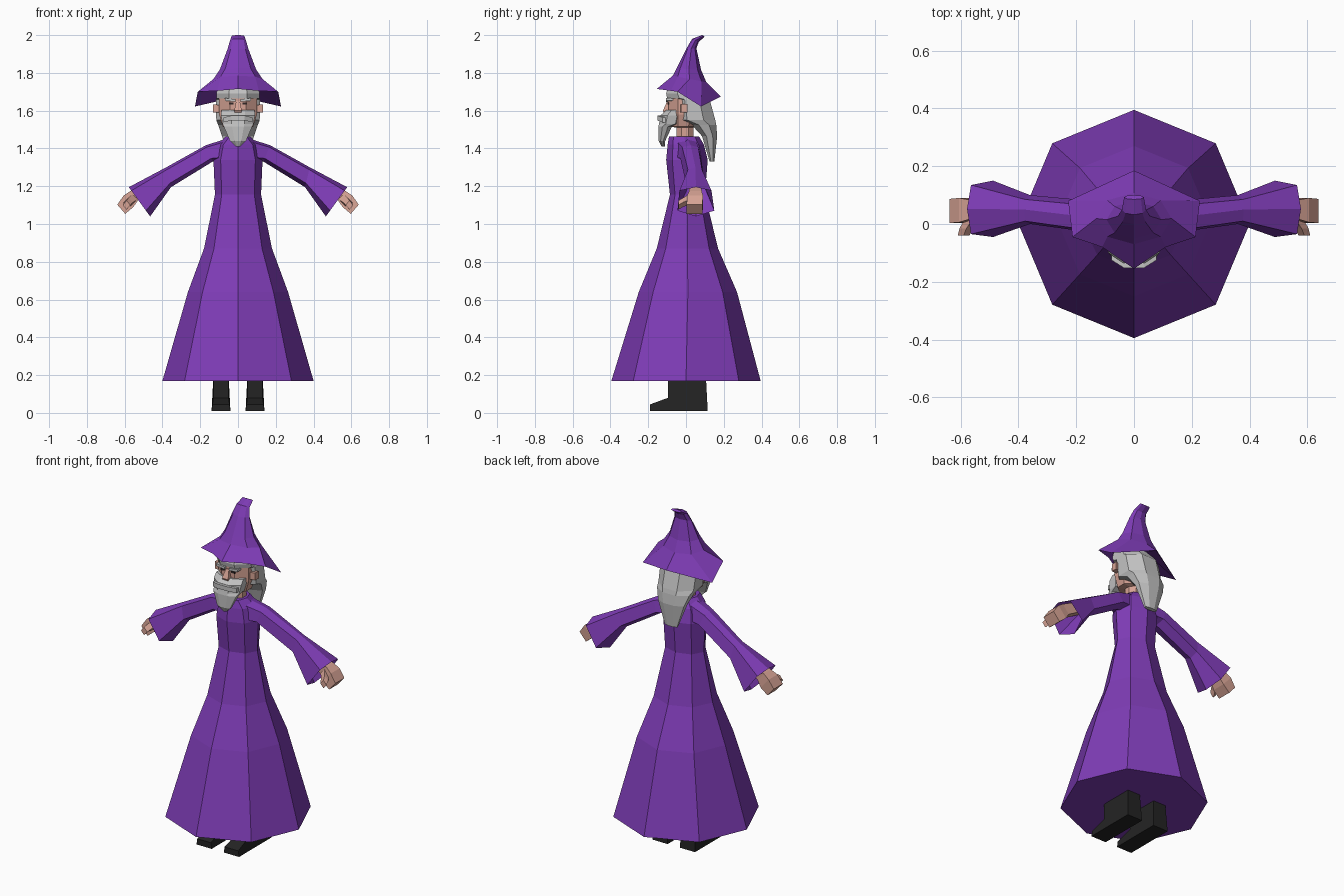
import bpy, bmesh, math
from mathutils import Vector


def material(name, rgb):
    m = bpy.data.materials.new(name)
    m.diffuse_color = (*rgb, 1)
    return m


PURPLE = material("purple cloth", (0.21, 0.045, 0.47))
SKIN = material("skin", (0.68, 0.37, 0.30))
GREY = material("grey hair", (0.55, 0.55, 0.55))
BLACK = material("black leather", (0.017, 0.017, 0.017))
DARK = material("dark eye", (0.03, 0.02, 0.02))


def loft(name, rings, mat):
    """Skin a list of equal-length point rings, capping both ends."""
    bm = bmesh.new()
    vs = [[bm.verts.new(p) for p in r] for r in rings]
    n = len(rings[0])
    for a, b in zip(vs, vs[1:]):
        for i in range(n):
            j = (i + 1) % n
            bm.faces.new((a[i], a[j], b[j], b[i]))
    bm.faces.new(vs[0])
    bm.faces.new(vs[-1])
    bmesh.ops.recalc_face_normals(bm, faces=bm.faces)
    me = bpy.data.meshes.new(name)
    bm.to_mesh(me)
    bm.free()
    me.materials.append(mat)
    ob = bpy.data.objects.new(name, me)
    bpy.context.collection.objects.link(ob)
    return ob


def octagon(z, rx, yf, yb, flat=False):
    """Eight-sided ring, with a corner or a flat facing front."""
    k = 1 / math.cos(math.pi / 8) if flat else 1
    off = math.pi / 8 if flat else 0
    cy, ry = (yf + yb) / 2, (yb - yf) / 2
    return [(k * rx * math.cos(a * math.pi / 4 + off),
             cy + k * ry * math.sin(a * math.pi / 4 + off), z) for a in range(8)]


def rect(p, u, v):
    p, u, v = Vector(p), Vector(u), Vector(v)
    return [p - u - v, p + u - v, p + u + v, p - u + v]


def flip(rings, s):
    return [[(s * p[0], p[1], p[2]) for p in r] for r in rings]


# Robe
loft("robe", [octagon(*r) for r in (
    (0.17, 0.40, -0.395, 0.395), (0.64, 0.265, -0.25, 0.27),
    (0.87, 0.18, -0.155, 0.17), (1.155, 0.122, -0.085, 0.10),
    (1.34, 0.13, -0.105, 0.115), (1.42, 0.11, -0.097, 0.095),
    (1.462, 0.065, -0.09, 0.07))], PURPLE)


# Sleeves: six-sided rings running from a top point to a bottom point
def sleeve_ring(top, bot, yf, yb):
    t, b = Vector((top[0], 0, top[1])), Vector((bot[0], 0, bot[1]))

    def at(f, y):
        q = t.lerp(b, f)
        return (q.x, y, q.z)
    m = (yf + yb) / 2
    return [at(0, m), at(0.12, yf + 0.01), at(0.8, yf), at(1, m), at(0.8, yb), at(0.12, yb - 0.015)]


sleeve = [sleeve_ring((0.05, 1.455), (0.07, 1.33), -0.06, 0.07),
          sleeve_ring((0.17, 1.417), (0.135, 1.33), -0.03, 0.08),
          sleeve_ring((0.38, 1.30), (0.355, 1.195), 0.0, 0.10),
          sleeve_ring((0.578, 1.195), (0.465, 1.04), -0.045, 0.15),
          sleeve_ring((0.43, 1.255), (0.395, 1.19), 0.015, 0.095)]

# Hands: mitten blocks along the forearm, with a thumb toward the front
wide = Vector((0, 0.042, 0))
thick = Vector((0.026, 0, 0.03))
hand = [rect((0.42, 0.05, 1.22), wide * 0.7, thick * 0.7),
        rect((0.55, 0.05, 1.15), wide * 0.8, thick * 0.8),
        rect((0.58, 0.048, 1.12), wide, thick),
        rect((0.618, 0.045, 1.078), wide, thick * 0.8)]
thumb = [rect((0.55, 0.03, 1.135), (0.014, 0, -0.016), (0.014, 0, 0.015)),
         rect((0.58, -0.015, 1.115), (0.012, 0, -0.012), (0.012, 0, 0.012)),
         rect((0.59, -0.04, 1.10), (0.010, 0, -0.012), (0.010, 0, 0.012))]

# Boots: side profile points swept across, wider at the sole
profile = [(0.105, 0.20, 0.04), (0.115, 0.01, 0.05), (-0.19, 0.01, 0.05),
           (-0.19, 0.045, 0.045), (-0.095, 0.08, 0.04), (-0.095, 0.20, 0.04)]
boot = [[(0.09 + s * w, y, z) for y, z, w in profile] for s in (-1, 1)]

for s, side in ((1, "left"), (-1, "right")):
    loft(side + "_sleeve", flip(sleeve, s), PURPLE)
    loft(side + "_hand", flip(hand, s), SKIN)
    loft(side + "_thumb", flip(thumb, s), SKIN)
    loft(side + "_boot", flip(boot, s), BLACK)
    # Ear, eye and eyebrow
    loft(side + "_ear", flip([rect((0.10, -0.015, 1.61), (0, 0.015, 0), (0, 0, 0.02)),
                              rect((0.132, -0.01, 1.612), (0, 0.017, 0), (0, 0, 0.022))], s), SKIN)
    loft(side + "_eye", flip([rect((0.035, y, 1.638), (0.011, 0, 0), (0, 0, 0.005))
                              for y in (-0.09, -0.098)], s), DARK)
    loft(side + "_eyebrow", flip([rect((0.042, y, 1.657), (0.028, 0, 0.003), (0, 0, 0.007))
                                  for y in (-0.07, -0.106)], s), GREY)

# Head, neck and nose
loft("head", [octagon(*r, True) for r in (
    (1.43, 0.045, -0.05, 0.04), (1.51, 0.045, -0.05, 0.04), (1.515, 0.08, -0.08, 0.05),
    (1.58, 0.10, -0.093, 0.08), (1.70, 0.10, -0.095, 0.08))], SKIN)
loft("nose", [rect((0, -0.09, 1.65), (0.01, 0, 0), (0, 0.01, 0)),
              rect((0, -0.10, 1.60), (0.02, 0, 0), (0, 0.022, 0)),
              rect((0, -0.10, 1.585), (0.016, 0, 0), (0, 0.015, 0))], SKIN)

# Hair: cap above the brow, then long hair falling behind
loft("hair", [octagon(*r, True) for r in (
    (1.74, 0.105, -0.09, 0.085), (1.69, 0.115, -0.105, 0.10), (1.665, 0.115, -0.10, 0.12),
    (1.66, 0.117, -0.062, 0.125), (1.55, 0.115, -0.055, 0.155), (1.525, 0.105, 0.03, 0.16),
    (1.465, 0.085, 0.085, 0.165), (1.33, 0.04, 0.125, 0.15))], GREY)

# Beard and moustache
loft("beard", [octagon(*r, True) for r in (
    (1.603, 0.088, -0.104, -0.01), (1.575, 0.09, -0.135, -0.01), (1.53, 0.082, -0.143, -0.02),
    (1.515, 0.075, -0.146, -0.075), (1.44, 0.043, -0.145, -0.11), (1.41, 0.012, -0.13, -0.11))], GREY)
loft("moustache", [[(x, y, 1.56 + d + dz) for y, dz in ((-0.09, -0.012), (-0.09, 0.014), (yf, 0.014), (yf, -0.012))]
                   for x, d, yf in ((-0.078, -0.01, -0.125), (-0.035, 0, -0.152),
                                    (0.035, 0, -0.152), (0.078, -0.01, -0.125))], GREY)

# Hat: folded brim ring, tapering up to a tip bent backwards
half = [(0, -0.155, 1.715), (0.11, -0.08, 1.705), (0.213, -0.045, 1.70),
        (0.228, 0.08, 1.622), (0, 0.185, 1.675)]
brim = half + [(-x, y, z) for x, y, z in half[3:0:-1]]


def hat_ring(rx, yf, zf, yb, zb):
    """Tilted octagon ring starting at the front corner."""
    pts = []
    for i in range(8):
        a = i * math.pi / 4
        f = (1 - math.cos(a)) / 2
        pts.append((rx * math.sin(a), yf + (yb - yf) * f, zf + (zb - zf) * f))
    return pts


loft("hat", [hat_ring(0.09, -0.08, 1.73, 0.09, 1.71), brim,
             hat_ring(0.13, -0.07, 1.785, 0.108, 1.75),
             hat_ring(0.095, -0.05, 1.825, 0.08, 1.815),
             hat_ring(0.055, 0.0, 1.925, 0.055, 1.93),
             hat_ring(0.042, 0.032, 1.98, 0.068, 1.965),
             hat_ring(0.034, 0.085, 2.0, 0.10, 1.992)], PURPLE)
